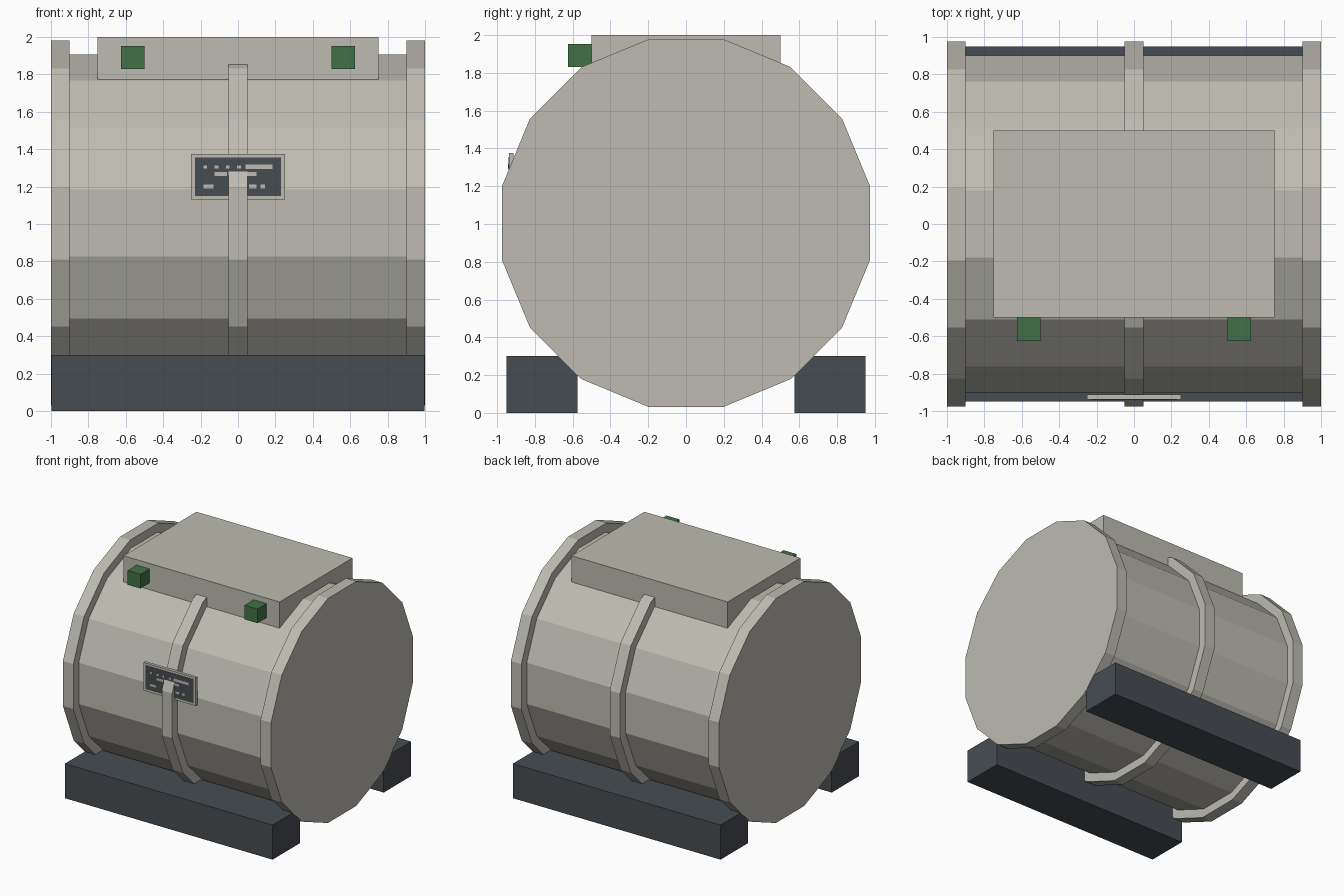
import bpy
import math

if "Cube" in bpy.data.objects:
    bpy.data.objects.remove(bpy.data.objects["Cube"], do_unlink=True)


def material(name, rgb):
    mat = bpy.data.materials.new(name)
    mat.use_nodes = True
    mat.diffuse_color = (*rgb, 1)
    mat.node_tree.nodes["Principled BSDF"].inputs["Base Color"].default_value = (*rgb, 1)
    return mat


BEIGE = material("warm grey metal", (0.51, 0.50, 0.44))
DARK = material("dark slate", (0.062, 0.073, 0.085))
GREEN = material("lamp green", (0.053, 0.165, 0.062))

AXIS_HEIGHT = 1.005
SIDES = 16


def box(name, x, y, z, mat):
    """Box from (min, max) ranges along each axis."""
    ranges = (x, y, z)
    bpy.ops.mesh.primitive_cube_add(size=1, location=[(a + b) / 2 for a, b in ranges])
    obj = bpy.context.object
    obj.scale = [b - a for a, b in ranges]
    bpy.ops.object.transform_apply(location=False, rotation=False, scale=True)
    obj.name = name
    obj.data.materials.append(mat)
    return obj


def drum(name, apothem, x, mat):
    """Faceted cylinder along x with a flat facet on top."""
    bpy.ops.mesh.primitive_cylinder_add(
        vertices=SIDES, radius=apothem / math.cos(math.pi / SIDES), depth=x[1] - x[0])
    obj = bpy.context.object
    obj.rotation_euler = (0, 0, math.pi / SIDES)
    bpy.ops.object.transform_apply(location=False, rotation=True, scale=False)
    obj.rotation_euler = (0, math.pi / 2, 0)
    obj.location = ((x[0] + x[1]) / 2, 0, AXIS_HEIGHT)
    obj.name = name
    obj.data.materials.append(mat)
    return obj


# Tank body and its three bands
drum("tank_body", 0.9, (-0.95, 0.95), BEIGE)
drum("right_end_band", 0.975, (-1, -0.9), BEIGE)
drum("middle_band", 0.975, (-0.05, 0.05), BEIGE)
drum("left_end_band", 0.975, (0.9, 1), BEIGE)

# Support beams
box("front_beam", (-0.998, 0.998), (-0.95, -0.575), (0, 0.3), DARK)
box("back_beam", (-0.998, 0.998), (0.575, 0.95), (0, 0.3), DARK)

# Top housing with two lamps
box("top_housing", (-0.75, 0.75), (-0.5, 0.5), (1.77, 2), BEIGE)
for side, cx in (("right", -0.5625), ("left", 0.5625)):
    box(side + "_lamp", (cx - 0.0625, cx + 0.0625), (-0.625, -0.5), (1.83, 1.953), GREEN)

# Front panel: frame, dark face and plain raised bars
box("panel_frame", (-0.25, 0.25), (-0.938, -0.912), (1.13, 1.375), BEIGE)
box("panel_face", (-0.23, 0.23), (-0.941, -0.937), (1.15, 1.355), DARK)
bars = [(0.04, 0.185, 1.305, 0.024), (-0.125, -0.06, 1.267, 0.02), (0.05, 0.1, 1.267, 0.02),
        (-0.185, -0.13, 1.2, 0.02), (0.06, 0.1, 1.2, 0.02), (0.12, 0.145, 1.2, 0.02)]
bars += [(-0.185 + i * 0.06, -0.165 + i * 0.06, 1.305, 0.018) for i in range(4)]
for i, (x0, x1, z, h) in enumerate(bars):
    box("panel_bar_%d" % (i + 1), (x0, x1), (-0.943, -0.94), (z - h / 2, z + h / 2), BEIGE)
